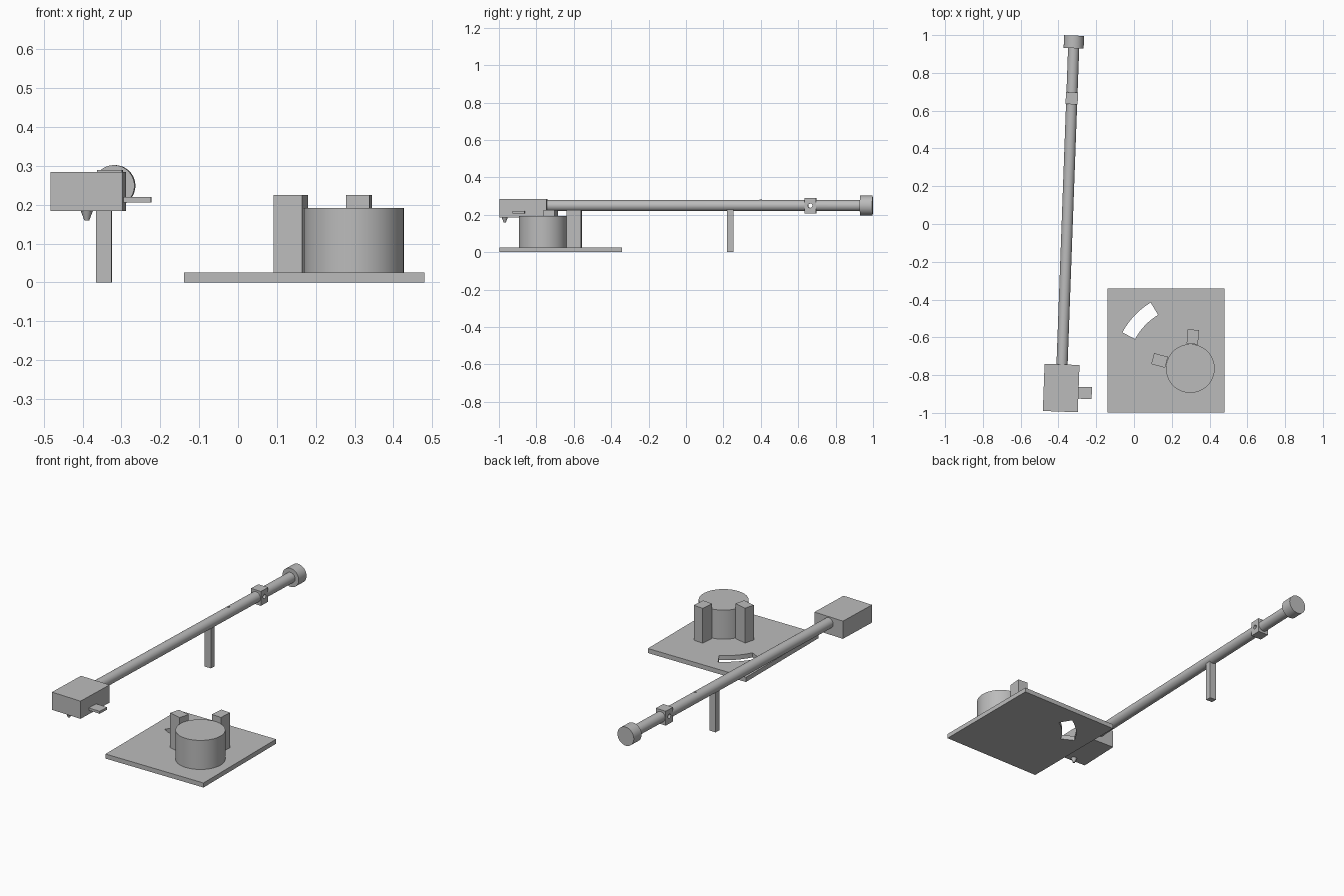
import bpy, bmesh, math
from mathutils import Matrix, Vector

if "Cube" in bpy.data.objects:
    bpy.data.objects.remove(bpy.data.objects["Cube"])

grey = bpy.data.materials.new("mid grey")
grey.diffuse_color = (0.5, 0.5, 0.5, 1)
grey.use_nodes = True
grey.node_tree.nodes["Principled BSDF"].inputs["Base Color"].default_value = grey.diffuse_color

# Arm frame: origin at the pivot post, local +y along the slightly turned tube
ARM = Matrix.Translation((-0.345, 0.237, 0)) @ Matrix.Rotation(math.radians(-2.1), 4, 'Z')
AXIS_Z = 0.249
RING = Vector((0.298, -0.765, 0))


def finish(name, bm, matrix=Matrix()):
    bm.transform(matrix)
    bmesh.ops.recalc_face_normals(bm, faces=bm.faces)
    me = bpy.data.meshes.new(name)
    bm.to_mesh(me)
    bm.free()
    me.materials.append(grey)
    ob = bpy.data.objects.new(name, me)
    bpy.context.collection.objects.link(ob)
    return ob


def box(name, lo, hi, matrix=Matrix()):
    lo, hi = Vector(lo), Vector(hi)
    bm = bmesh.new()
    bmesh.ops.create_cube(bm, size=1)
    size = Matrix.Diagonal((*(hi - lo), 1))
    return finish(name, bm, matrix @ Matrix.Translation((lo + hi) / 2) @ size)


def cylinder(name, start, end, r1, r2=None, matrix=Matrix(), segments=64):
    start, end = Vector(start), Vector(end)
    d = end - start
    bm = bmesh.new()
    bmesh.ops.create_cone(bm, cap_ends=True, segments=segments, radius1=r1,
                          radius2=r1 if r2 is None else r2, depth=d.length)
    turn = d.to_track_quat('Z', 'Y').to_matrix().to_4x4()
    return finish(name, bm, matrix @ Matrix.Translation((start + end) / 2) @ turn)


def select(ob):
    bpy.ops.object.select_all(action='DESELECT')
    ob.select_set(True)
    bpy.context.view_layer.objects.active = ob


def cut(ob, *cutters):
    select(ob)
    for c in cutters:
        mod = ob.modifiers.new("cut", 'BOOLEAN')
        mod.operation, mod.solver, mod.object = 'DIFFERENCE', 'EXACT', c
        bpy.ops.object.modifier_apply(modifier=mod.name)


# Base plate and bearing ring, with a shared bore and a curved slot
plate = box("base_plate", (-0.139, -0.997, 0), (0.48, -0.342, 0.026))
ring = cylinder("bearing_ring", RING + Vector((0, 0, 0.02)), RING + Vector((0, 0, 0.192)), 0.129)
bore = cylinder("bore_cutter", RING + Vector((0, 0, -0.1)), RING + Vector((0, 0, 0.4)), 0.09)

bm = bmesh.new()
angles = [math.radians(121 + 31 * i / 12) for i in range(13)]
outline = [(0.407, a) for a in angles] + [(0.331, a) for a in reversed(angles)]
face = bm.faces.new([bm.verts.new((r * math.cos(a), r * math.sin(a), -0.1)) for r, a in outline])
top = bmesh.ops.extrude_face_region(bm, geom=[face])["geom"]
bmesh.ops.translate(bm, vec=(0, 0, 0.3), verts=[v for v in top if isinstance(v, bmesh.types.BMVert)])
slot = finish("slot_cutter", bm, Matrix.Translation(RING))
cut(plate, bore, slot)
cut(ring, bore)

# Two support blocks standing radially against the ring
for name, angle in (("support_block_side", 165.3), ("support_block_back", 85.4)):
    box(name, (0.13, -0.03, 0.02), (0.206, 0.03, 0.225),
        Matrix.Translation(RING) @ Matrix.Rotation(math.radians(angle), 4, 'Z'))

# Arm: tube, post, weight, collar
tube = cylinder("arm_tube", (0, -0.99, AXIS_Z), (0, 0.70, AXIS_Z), 0.0295, matrix=ARM)
box("pivot_post", (-0.02, -0.0165, 0), (0.02, 0.0165, 0.235), ARM)
cylinder("counterweight", (0, 0.694, AXIS_Z), (0, 0.761, AXIS_Z), 0.053, matrix=ARM)
collar = box("collar", (-0.032, 0.397, 0.207), (0.032, 0.46, 0.289), ARM)
pin_hole = cylinder("pin_hole_cutter", (-0.2, 0.428, AXIS_Z), (0.2, 0.428, AXIS_Z), 0.012,
                    matrix=ARM, segments=32)
cut(tube, pin_hole)
cut(collar, pin_hole)
cylinder("top_pin", (0, 0.163, 0.26), (0, 0.163, 0.282), 0.006, matrix=ARM, segments=16)

# Head with finger tab and needle
box("head", (-0.0925, -1.231, 0.184), (0.0925, -0.981, 0.285), ARM)
box("finger_tab", (0.085, -1.159, 0.206), (0.163, -1.096, 0.22), ARM)
cylinder("needle", (0, -1.207, 0.159), (0, -1.207, 0.19), 0.006, 0.018, matrix=ARM, segments=32)

for c in (bore, slot, pin_hole):
    bpy.data.objects.remove(c)

# Smooth round surfaces, keep hard edges
for ob in bpy.context.collection.objects:
    select(ob)
    bpy.ops.object.shade_smooth_by_angle(angle=math.radians(30))
